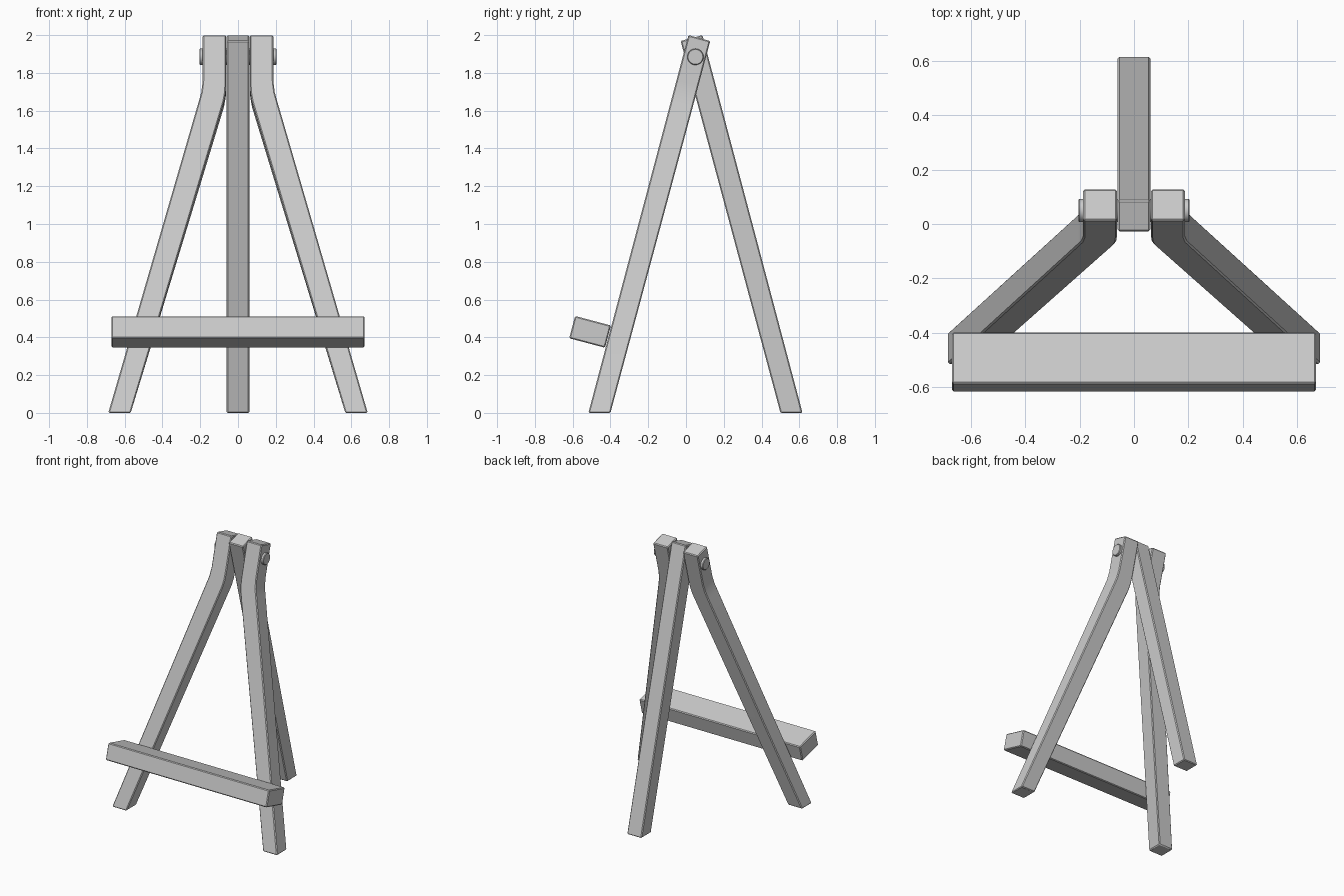
import bpy, bmesh, math
from mathutils import Matrix

cube = bpy.data.objects.get("Cube")
if cube:
    bpy.data.objects.remove(cube, do_unlink=True)

# One plain grey for every part
grey = bpy.data.materials.new("plain grey")
grey.use_nodes = True
COLOUR = (0.6, 0.6, 0.6, 1)
grey.diffuse_color = COLOUR
grey.node_tree.nodes["Principled BSDF"].inputs["Base Color"].default_value = COLOUR

LEAN = 0.265      # run per unit of height of every leg
DEPTH = 0.117     # leg depth along y


def finish(name, bm, bevel=0.006, sharp=30):
    """Soften the hard edges and turn the bmesh into a shaded object."""
    bmesh.ops.recalc_face_normals(bm, faces=bm.faces[:])
    hard = [e for e in bm.edges if e.calc_face_angle(0) > math.radians(40)]
    bmesh.ops.bevel(bm, geom=hard, offset=bevel, segments=1, affect='EDGES')
    mesh = bpy.data.meshes.new(name)
    bm.to_mesh(mesh)
    bm.free()
    obj = bpy.data.objects.new(name, mesh)
    bpy.context.collection.objects.link(obj)
    mesh.materials.append(grey)
    bpy.ops.object.select_all(action='DESELECT')
    obj.select_set(True)
    bpy.context.view_layer.objects.active = obj
    bpy.ops.object.shade_smooth_by_angle(angle=math.radians(sharp))
    return obj


def leg(name, stations, sx=1, sy=1, foot=-0.517):
    """Loft a leaning beam; stations are (height, inner x, outer x)."""
    bm = bmesh.new()
    rings = []
    for z, x0, x1 in stations:
        drop = 0.031 if z > 0 else 0      # feet are cut level, the rest square
        y = foot + LEAN * z
        back = y + DEPTH - LEAN * drop * 0.2
        rings.append([bm.verts.new((sx * px, sy * py, pz)) for px, py, pz in (
            (x0, y, z), (x1, y, z), (x1, back, z - drop), (x0, back, z - drop))])
    for a, b in zip(rings, rings[1:]):
        for i in range(4):
            j = (i + 1) % 4
            bm.faces.new((a[i], a[j], b[j], b[i]))
    bm.faces.new(rings[0])
    bm.faces.new(rings[-1])
    return finish(name, bm)


# Front legs: splayed below, bent upright at the head
splayed = [(0, 0.568, 0.687), (1.65, 0.074, 0.208), (1.70, 0.065, 0.194),
           (1.76, 0.063, 0.187), (2.0, 0.063, 0.187)]
leg("front_leg_left", splayed)
leg("front_leg_right", splayed, sx=-1)

# Back leg: straight beam leaning the other way
leg("back_leg", [(0, -0.06, 0.06), (2.0, -0.06, 0.06)], sy=-1, foot=-0.617)

# Ledge resting square against the front legs
bm = bmesh.new()
bmesh.ops.create_cube(bm, size=1)
bmesh.ops.scale(bm, vec=(1.34, 0.196, 0.122), verts=bm.verts[:])
bmesh.ops.transform(bm, verts=bm.verts[:], matrix=Matrix.Translation((0, -0.508, 0.429))
                    @ Matrix.Rotation(-math.atan(LEAN), 4, 'X'))
finish("ledge", bm)

# Pivot pin running through the three leg heads
bm = bmesh.new()
bmesh.ops.create_cone(bm, cap_ends=True, segments=32, radius1=0.043, radius2=0.043,
                      depth=0.41, matrix=Matrix.Translation((0, 0.05, 1.885))
                      @ Matrix.Rotation(math.pi / 2, 4, 'Y'))
finish("pivot_pin", bm, bevel=0.004)
